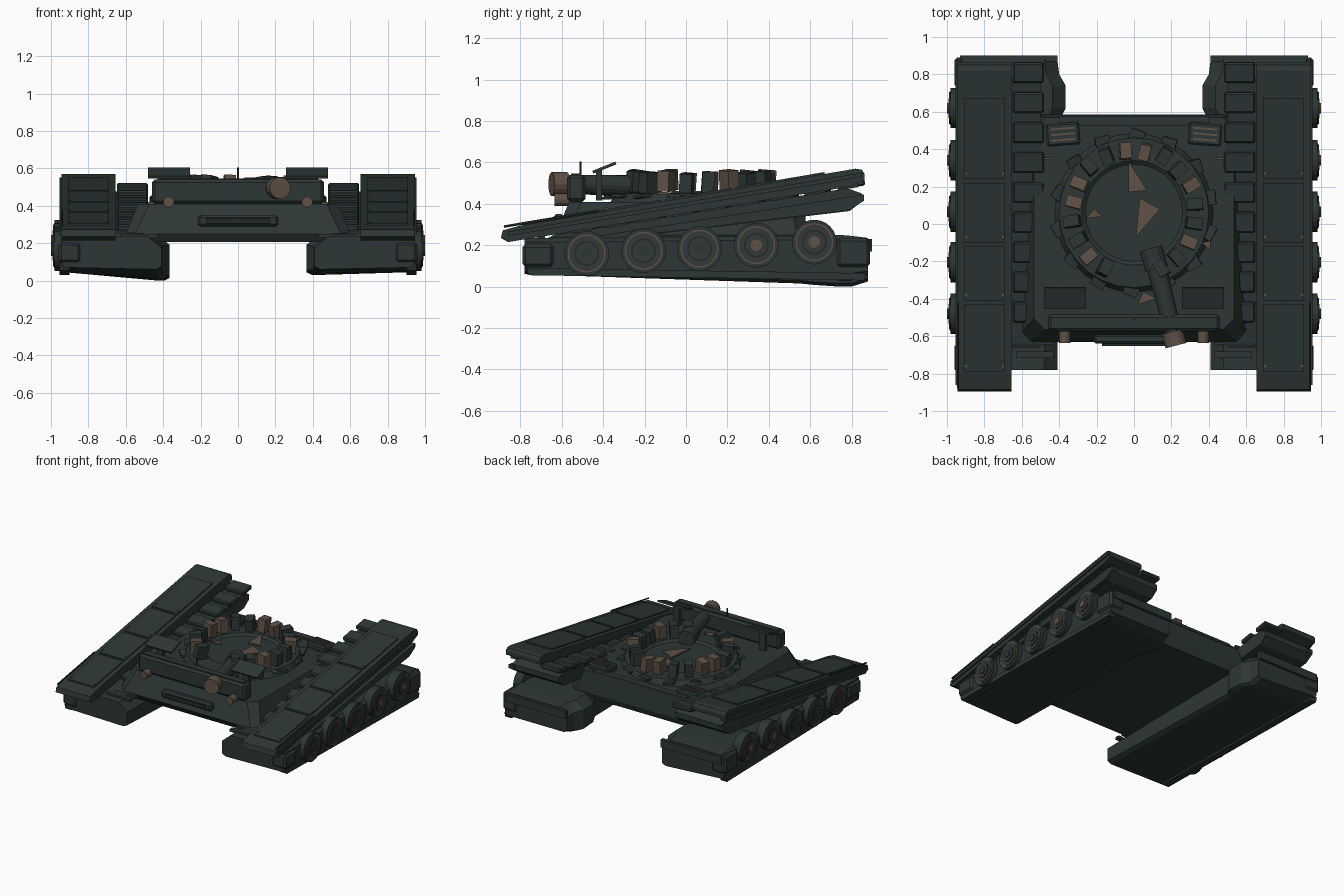
import bpy, bmesh, math, random
from mathutils import Vector, Matrix, Euler

if "Cube" in bpy.data.objects:
    bpy.data.objects.remove(bpy.data.objects["Cube"])

random.seed(4)


def material(name, rgb):
    m = bpy.data.materials.new(name)
    m.diffuse_color = (*rgb, 1)
    m.use_nodes = True
    m.node_tree.nodes["Principled BSDF"].inputs["Base Color"].default_value = m.diffuse_color
    return m


DARK = material("dark green steel", (0.026, 0.038, 0.037))
BROWN = material("rusty brown", (0.115, 0.082, 0.062))
BLACK = material("charred steel", (0.016, 0.022, 0.022))
WHEEL = material("dull wheel steel", (0.034, 0.040, 0.037))


def finish(name, bm, mat):
    bmesh.ops.recalc_face_normals(bm, faces=bm.faces)
    me = bpy.data.meshes.new(name)
    bm.to_mesh(me)
    bm.free()
    me.materials.append(mat)
    ob = bpy.data.objects.new(name, me)
    bpy.context.collection.objects.link(ob)
    return ob


def loft(name, rings, mat=DARK):
    """Skin a list of equal-length point rings and cap both ends."""
    bm = bmesh.new()
    vs = [[bm.verts.new(p) for p in r] for r in rings]
    n = len(rings[0])
    for a, b in zip(vs, vs[1:]):
        for i in range(n):
            bm.faces.new((a[i], a[(i + 1) % n], b[(i + 1) % n], b[i]))
    bm.faces.new(vs[0])
    bm.faces.new(vs[-1])
    return finish(name, bm, mat)


def prism_x(name, x0, x1, pts, mat=DARK):
    """Side profile of (y, z) points extruded across x."""
    return loft(name, [[(x, y, z) for y, z in pts] for x in (x0, x1)], mat)


def box(name, c, size, mat=DARK, rot=(0, 0, 0), bevel=0.0):
    bm = bmesh.new()
    bmesh.ops.create_cube(bm, size=1)
    bmesh.ops.scale(bm, vec=size, verts=bm.verts)
    if bevel:
        bmesh.ops.bevel(bm, geom=bm.edges[:], offset=bevel, segments=1, affect='EDGES')
    bm.transform(Matrix.Translation(c) @ Euler(rot).to_matrix().to_4x4())
    return finish(name, bm, mat)


def rod(name, p, q, r0, r1=None, mat=DARK, n=16):
    p, q = Vector(p), Vector(q)
    d = q - p
    bm = bmesh.new()
    bmesh.ops.create_cone(bm, cap_ends=True, segments=n, radius1=r0,
                          radius2=r0 if r1 is None else r1, depth=d.length)
    bm.transform(Matrix.Translation((p + q) / 2) @ d.to_track_quat('Z', 'Y').to_matrix().to_4x4())
    return finish(name, bm, mat)


def octagon(hx, y0, y1, z, c):
    return [(-hx + c, y0, z), (hx - c, y0, z), (hx, y0 + c, z), (hx, y1 - c, z),
            (hx - c, y1, z), (-hx + c, y1, z), (-hx, y1 - c, z), (-hx, y0 + c, z)]


# central hull with sloped sides
loft("hull", [octagon(0.58, -0.60, 0.57, 0.205, 0.04), octagon(0.60, -0.63, 0.585, 0.25, 0.05),
              octagon(0.535, -0.565, 0.57, 0.41, 0.06)])
box("rear_deck_rail", (0, 0.55, 0.415), (0.8, 0.05, 0.02))
# front wall, tow bracket and lamps
box("front_wall", (0, -0.53, 0.475), (0.92, 0.09, 0.13), bevel=0.015)
box("front_wall_cap", (0, -0.53, 0.54), (0.86, 0.05, 0.012))
box("front_bracket", (0, -0.615, 0.32), (0.43, 0.05, 0.06), bevel=0.012)
box("front_bracket_slot", (0, -0.645, 0.32), (0.34, 0.012, 0.03), BLACK)
for s in (-1, 1):
    rod("front_lamp", (s * 0.37, -0.635, 0.42), (s * 0.37, -0.56, 0.42), 0.03, mat=BROWN, n=12)
rod("antenna", (0, -0.51, 0.53), (0, -0.51, 0.605), 0.005, n=6)

# burst turret ring
ring_y = 0.06
loft("turret_ring", [[(r * math.cos(a), ring_y + r * math.sin(a), z)
                      for a in [k * math.tau / 28 for k in range(28)]]
                     for r, z in ((0.43, 0.40), (0.40, 0.45), (0.28, 0.455), (0.26, 0.44))])
blocks = 20
for k in range(blocks):
    a = math.radians(80) + k * math.tau / blocks
    if k in (10, 11):          # gap where the gun fell
        continue
    r = 0.335 + random.uniform(-0.01, 0.01)
    m = BROWN if k in (0, 1, 4, 5, 8, 14, 17) else DARK
    box("ring_block", (r * math.cos(a), ring_y + r * math.sin(a), 0.505 + random.uniform(-0.01, 0.01)),
        (0.085, 0.06, 0.10), m, (random.uniform(-.1, .1), random.uniform(-.15, .15), a + random.uniform(-.12, .12)))
# twisted plates round the ring
for k in range(14):
    a = k * math.tau / 14 + 0.2
    box("torn_plate", (0.40 * math.cos(a), ring_y + 0.40 * math.sin(a), 0.435), (0.09, 0.08, 0.015),
        DARK, (random.uniform(-.2, .2), random.uniform(-.2, .2), a + random.uniform(-.4, .4)))


def shard(pts, z):
    loft("rusty_shard", [[(x, y, z + h) for x, y in pts] for h in (0, 0.012)], BROWN)


# triangular rusty fragments
shard([(-0.03, 0.34), (-0.03, 0.17), (0.07, 0.18)], 0.45)
shard([(0.03, 0.14), (0.14, 0.08), (0.01, -0.07)], 0.45)
shard([(-0.26, 0.03), (-0.21, 0.08), (-0.17, 0.04)], 0.45)
shard([(0.02, -0.43), (0.05, -0.36), (0.12, -0.40)], 0.42)
shard([(0.36, -0.10), (0.41, -0.09), (0.41, -0.14)], 0.445)

# gun stub
rod("gun_stub", (0.10, -0.15, 0.485), (0.215, -0.60, 0.495), 0.055, 0.045)
rod("gun_breech", (0.09, -0.13, 0.485), (0.12, -0.24, 0.487), 0.062, n=12)
rod("gun_muzzle", (0.205, -0.575, 0.495), (0.225, -0.65, 0.495), 0.058, mat=BROWN)

# open hatches, vents
for s in (-1, 1):
    box("hatch_lid", (s * 0.37, -0.395, 0.575), (0.225, 0.12, 0.014), DARK, (0.38, 0, 0))
    box("hatch_post", (s * 0.37, -0.42, 0.49), (0.05, 0.03, 0.15))
    box("deck_vent", (s * 0.38, 0.48, 0.43), (0.18, 0.12, 0.05), DARK, (0, 0, s * -0.08), 0.01)
    for j in range(3):
        box("vent_slat", (s * 0.38, 0.45 + j * 0.03, 0.457), (0.13, 0.01, 0.008), BROWN, (0, 0, s * -0.08))
    box("deck_handle", (s * 0.46, 0.35, 0.415), (0.04, 0.012, 0.012), BROWN)

for s in (-1, 1):
    lo_in = 0.0 if s < 0 else 0.03   # the wreck leans a little to one side

    # lower track pod, tilted down to the rear
    def pod_ring(y, xin, zi, zo, top):
        return [(s * xin, y, zi + 0.015), (s * (xin + 0.03), y, zi), (s * 0.93, y, zo), (s * 0.945, y, zo + 0.02),
                (s * 0.945, y, top - 0.02), (s * 0.92, y, top), (s * (xin + 0.07), y, top), (s * xin, y, top - 0.06)]
    loft("track_pod", [pod_ring(-0.78, 0.41, 0.06, 0.07, 0.235), pod_ring(0.55, 0.40, lo_in + 0.015, 0.05, 0.245),
                       pod_ring(0.62, 0.365, lo_in + 0.008, 0.048, 0.25), pod_ring(0.74, 0.365, lo_in, 0.045, 0.25),
                       pod_ring(0.80, 0.40, lo_in, 0.045, 0.245), pod_ring(0.88, 0.41, lo_in + 0.025, 0.055, 0.235)])
    # pod trim: lower strip and end blocks
    prism_x("pod_strip", s * 0.90, s * 0.955, [(-0.76, 0.055), (0.86, 0.03), (0.87, 0.065), (-0.77, 0.09)])
    box("front_pod_block", (s * 0.90, -0.715, 0.15), (0.12, 0.15, 0.11), bevel=0.015)
    box("rear_pod_block", (s * 0.90, 0.81, 0.165), (0.12, 0.16, 0.14), bevel=0.015)
    box("rear_pod_lip", (s * 0.67, 0.885, 0.20), (0.52, 0.03, 0.06))
    for j in range(2):
        box("pod_top_rib", (s * 0.53, -0.70 + j * 0.07, 0.238), (0.2, 0.035, 0.02))

    # road wheels
    for k, (y, z) in enumerate([(-0.48, 0.16), (-0.205, 0.173), (0.065, 0.183), (0.34, 0.2), (0.62, 0.215)]):
        rusty = k > 2

        def disc(name, x0, x1, r, m, n=24):
            rod(name, (s * x0, y, z), (s * x1, y, z), r, mat=m, n=n)
        disc("wheel_tyre", 0.91, 0.980, 0.108, DARK)
        disc("wheel_rim_ring", 0.95, 0.984, 0.092, BROWN)
        disc("wheel_disc", 0.95, 0.988, 0.085, WHEEL)
        disc("wheel_groove", 0.95, 0.990, 0.06, BLACK)
        disc("wheel_centre", 0.95, 0.993, 0.052, WHEEL)
        disc("wheel_hub", 0.95, 1.0, 0.028, BROWN if rusty else DARK, 12)

    # lower fender layer
    prism_x("lower_fender", s * 0.50, s * 0.90,
            [(-0.70, 0.215), (-0.64, 0.25), (0.78, 0.475), (0.85, 0.45), (0.85, 0.41), (0.79, 0.365), (-0.60, 0.20)])
    prism_x("lower_fender_rail", s * 0.88, s * 0.925,
            [(-0.62, 0.215), (0.86, 0.445), (0.86, 0.415), (0.79, 0.37), (-0.58, 0.205)])
    for k in range(9):
        y = -0.50 + k * 0.16
        z = 0.285 + (y + 0.5) * 0.162
        box("fender_rib", (s * 0.905, y, z), (0.05, 0.10, 0.04), DARK, (0.165, 0, 0))
        box("inner_fender_plate", (s * 0.565, y + 0.03, z + 0.005), (0.165, 0.11, 0.035), DARK, (0.165, 0, 0), 0.008)

    # upper fender plank, rising to the rear
    prism_x("upper_fender", s * 0.655, s * 0.945,
            [(-0.895, 0.235), (-0.885, 0.272), (-0.80, 0.295), (0.82, 0.57), (0.85, 0.565),
             (0.863, 0.545), (0.863, 0.515), (0.80, 0.485), (-0.80, 0.225), (-0.86, 0.215)])
    slope = 0.275 / 1.62

    def top_z(y):
        return 0.295 + (y + 0.80) * slope
    for y0, y1 in ((-0.79, -0.43), (-0.41, -0.12), (-0.10, 0.22), (0.24, 0.67)):
        prism_x("fender_cover", s * 0.69, s * 0.91, [(y0, top_z(y0) - 0.005), (y0, top_z(y0) + 0.009),
                                                     (y1, top_z(y1) + 0.009), (y1, top_z(y1) - 0.005)])
        for x in (0.70, 0.90):
            box("cover_bolt", (s * x, y0 + 0.03, top_z(y0 + 0.03) + 0.01), (0.012, 0.012, 0.01), BROWN)
    # outer rail under the upper plank edge
    prism_x("fender_side_rail", s * 0.93, s * 0.955,
            [(-0.86, 0.245), (-0.86, 0.265), (0.85, 0.55), (0.85, 0.53)])
    rod("fender_trim_bar", (s * 0.94, -0.88, 0.29), (s * 0.94, -0.42, top_z(-0.42) + 0.008), 0.006, n=6)
